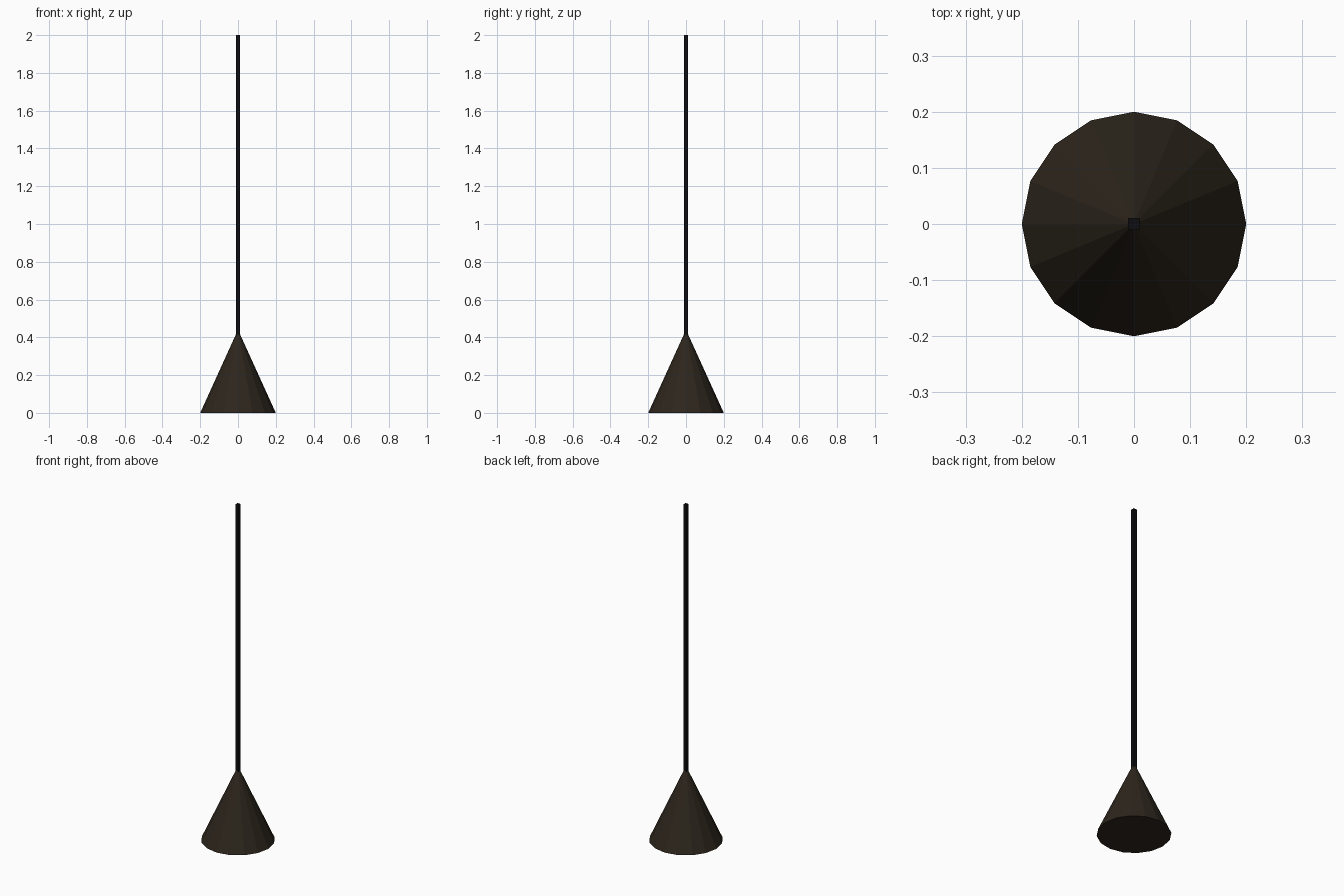
import bpy

if "Cube" in bpy.data.objects:
    bpy.data.objects.remove(bpy.data.objects["Cube"])

CONE_R, CONE_H = 0.2, 0.44
ROD_W, TOP = 0.021, 2.0


def paint(obj, name, rgb):
    mat = bpy.data.materials.new(name)
    mat.diffuse_color = (*rgb, 1.0)
    mat.use_nodes = True
    mat.node_tree.nodes["Principled BSDF"].inputs["Base Color"].default_value = mat.diffuse_color
    obj.data.materials.append(mat)


# Weighted base: flat-shaded 16-sided cone with a closed underside
bpy.ops.mesh.primitive_cone_add(vertices=16, radius1=CONE_R, radius2=0,
                                depth=CONE_H, location=(0, 0, CONE_H / 2))
base = bpy.context.object
base.name = "cone_base"
paint(base, "dark_brown", (0.026, 0.019, 0.012))

# Slim square rod rising out of the cone tip
rod_bottom = CONE_H - 0.04
bpy.ops.mesh.primitive_cube_add(size=1, location=(0, 0, (rod_bottom + TOP) / 2))
rod = bpy.context.object
rod.name = "rod"
rod.scale = (ROD_W, ROD_W, TOP - rod_bottom)
bpy.ops.object.transform_apply(location=False, rotation=False, scale=True)
paint(rod, "black", (0.004, 0.004, 0.005))
